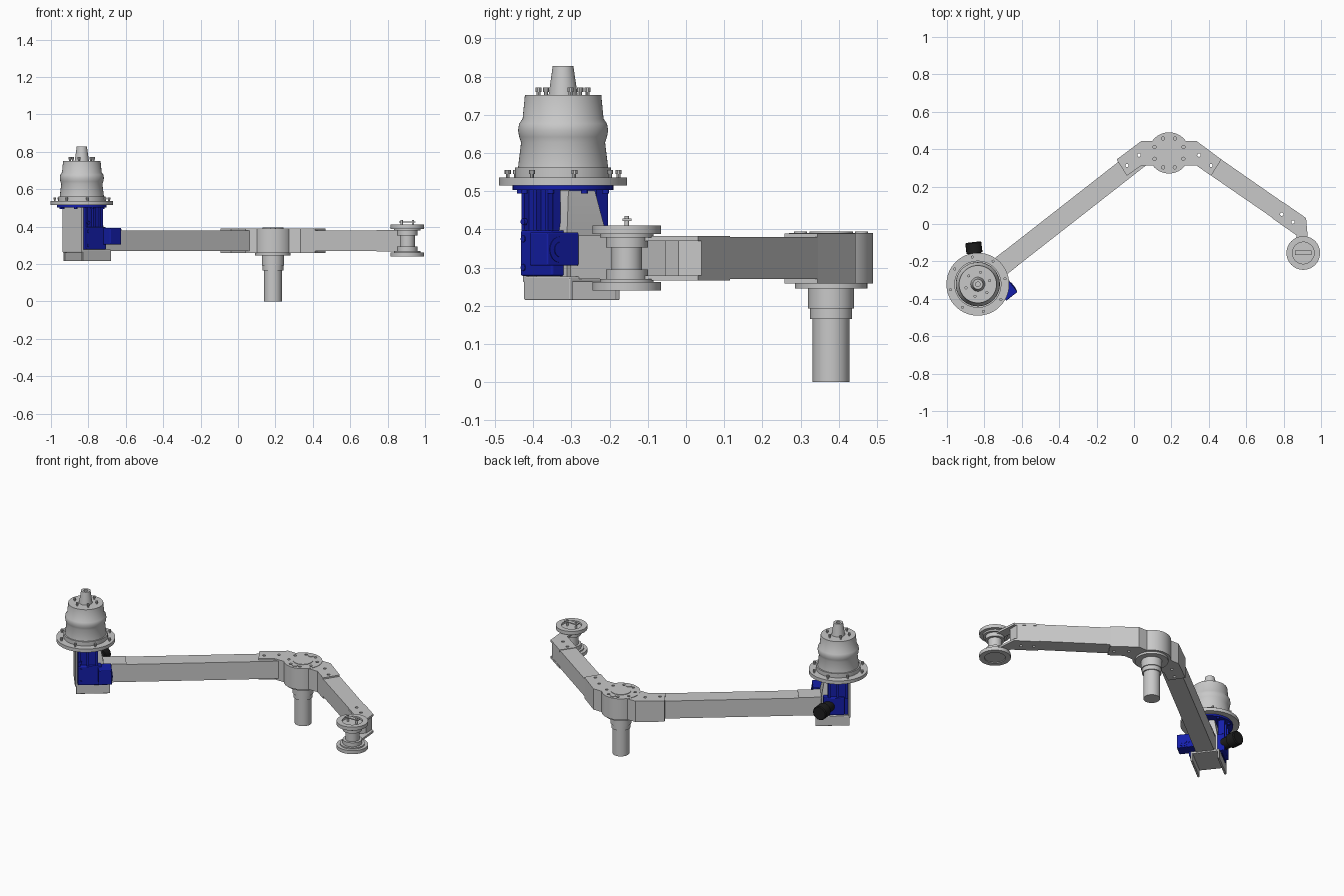
import bpy, bmesh, math
from mathutils import Matrix, Vector

if "Cube" in bpy.data.objects:
    bpy.data.objects.remove(bpy.data.objects["Cube"])


def material(name, rgb):
    m = bpy.data.materials.new(name)
    m.diffuse_color = (*rgb, 1)
    m.use_nodes = True
    m.node_tree.nodes["Principled BSDF"].inputs["Base Color"].default_value = m.diffuse_color
    return m


SILVER = material("silver grey", (0.58, 0.58, 0.58))
BLUE = material("deep blue", (0.007, 0.013, 0.4))
BLACK = material("black", (0.012, 0.012, 0.012))


def add(name, bm, mat, frame=Matrix(), smooth=True):
    bmesh.ops.recalc_face_normals(bm, faces=bm.faces)
    me = bpy.data.meshes.new(name)
    bm.to_mesh(me)
    bm.free()
    ob = bpy.data.objects.new(name, me)
    bpy.context.collection.objects.link(ob)
    me.materials.append(mat)
    ob.matrix_world = frame
    if smooth:
        bpy.context.view_layer.objects.active = ob
        ob.select_set(True)
        bpy.ops.object.shade_smooth_by_angle(angle=math.radians(30))
        ob.select_set(False)
    return ob


def prism(name, pts, z0, z1, mat, frame=Matrix()):
    bm = bmesh.new()
    f = bm.faces.new([bm.verts.new((x, y, z0)) for x, y in pts])
    top = bmesh.ops.extrude_face_region(bm, geom=[f])["geom"]
    bmesh.ops.translate(bm, vec=(0, 0, z1 - z0),
                        verts=[v for v in top if isinstance(v, bmesh.types.BMVert)])
    return add(name, bm, mat, frame, smooth=False)


def box(name, x0, x1, y0, y1, z0, z1, mat, frame=Matrix(), bevel=0):
    ob = prism(name, [(x0, y0), (x1, y0), (x1, y1), (x0, y1)], z0, z1, mat, frame)
    if bevel:
        b = ob.modifiers.new("bevel", "BEVEL")
        b.width, b.segments = bevel, 3
    return ob


def lathe(name, profile, mat, frame=Matrix(), n=48):
    """Spin (radius, height) points about the frame's z axis and cap both ends."""
    bm = bmesh.new()
    rings = [[bm.verts.new((r * math.cos(i * math.tau / n), r * math.sin(i * math.tau / n), z))
              for i in range(n)] for r, z in profile]
    for a, b in zip(rings, rings[1:]):
        for i in range(n):
            bm.faces.new((a[i], a[(i + 1) % n], b[(i + 1) % n], b[i]))
    bm.faces.new(rings[0])
    bm.faces.new(rings[-1])
    return add(name, bm, mat, frame)


def cylinders(name, spots, r, z0, z1, mat, n=12):
    bm = bmesh.new()
    for x, y in spots:
        bmesh.ops.create_cone(bm, cap_ends=True, segments=n, radius1=r, radius2=r,
                              depth=z1 - z0, matrix=Matrix.Translation((x, y, (z0 + z1) / 2)))
    return add(name, bm, mat, smooth=False)


def ring(cx, cy, r, n, start=0.0):
    return [(cx + r * math.cos(start + i * math.tau / n),
             cy + r * math.sin(start + i * math.tau / n)) for i in range(n)]


def at(x, y, z=0):
    return Matrix.Translation((x, y, z))


HUB = (0.187, 0.38)
TOWER = (-0.835, -0.322)
WHEEL = (0.905, -0.155)
ARM = at(*TOWER) @ Matrix.Rotation(math.radians(38), 4, "Z")   # long arm frame, x along the arm

# ---- central hub with two angled wings
half = [(0.0, 0.444), (0.147, 0.444), (0.28, 0.345), (0.225, 0.258), (0.148, 0.312), (0.0, 0.312)]
wings = [(HUB[0] + x, y) for x, y in half[1:5]] + [(HUB[0] - x, y) for x, y in half[4:0:-1]]
hub_wings = prism("hub_wings", wings, 0.258, 0.389, SILVER)
hub_drum = lathe("hub_drum", [(0.11, 0.258), (0.11, 0.391)], SILVER, at(*HUB), 64)
lathe("hub_cap", [(0.057, 0.38), (0.057, 0.394)], SILVER, at(*HUB))
lathe("hub_post", [(0.048, 0), (0.048, 0.165), (0.055, 0.165), (0.055, 0.192), (0.06, 0.192),
                   (0.06, 0.245), (0.095, 0.245), (0.095, 0.259)], SILVER, at(*HUB))

# ---- long arm and its end plate
long_arm = box("long_arm", 0.10, 1.13, -0.053, 0.053, 0.27, 0.38, SILVER, ARM)
box("long_arm_end_plate", 0.09, 0.23, -0.054, 0.054, 0.374, 0.384, SILVER, ARM)

# ---- short arm and the fork plates that hold the pulley
short_arm = prism("short_arm", [(0.335, 0.437), (0.905, 0.04), (0.905, -0.02), (0.868, -0.055),
                                (0.335, 0.312)], 0.27, 0.38, SILVER)
fork = [(0.92, 0.032), (0.935, -0.14), (0.875, -0.14), (0.868, -0.06), (0.74, 0.03), (0.80, 0.115)]
fork_plates = [prism(tag + "_fork_plate", fork, z, z + 0.013, SILVER)
               for tag, z in (("lower", 0.266), ("upper", 0.37))]

# ---- bolt holes in the hub and short arm
holes = ring(*HUB, 0.083, 8, math.pi / 8)
for s in (-1, 1):
    holes += [(HUB[0] + s * x, y) for x, y in ((0.16, 0.368), (0.225, 0.313))]
holes += [(0.79, 0.052), (0.85, 0.01)]
cutter = cylinders("hole_cutter", holes, 0.009, 0.2, 0.45, SILVER)
cutter.hide_render = True
cutter.hide_viewport = True
for ob in (hub_wings, hub_drum, long_arm, short_arm, *fork_plates):
    b = ob.modifiers.new("holes", "BOOLEAN")
    b.operation, b.object, b.solver = "DIFFERENCE", cutter, "EXACT"
cylinders("hub_screws", [(HUB[0], HUB[1] + s * 0.08) for s in (-1, 1)], 0.017, 0.385, 0.394, SILVER, 24)

# ---- pulley: two flanges on a stepped spindle
lathe("pulley", [(0.06, 0.245), (0.06, 0.24), (0.09, 0.24), (0.09, 0.262), (0.07, 0.262), (0.07, 0.27),
                 (0.055, 0.27), (0.055, 0.295), (0.04, 0.295), (0.04, 0.353), (0.055, 0.353),
                 (0.055, 0.378), (0.07, 0.378), (0.07, 0.388), (0.09, 0.388), (0.09, 0.41),
                 (0.058, 0.41), (0.058, 0.398)], SILVER, at(*WHEEL))
box("pulley_key", -0.045, 0.045, -0.012, 0.012, 0.422, 0.428, SILVER, at(*WHEEL))
cylinders("pulley_pins", [(WHEEL[0] + dx, WHEEL[1]) for dx in (-0.03, 0.03)], 0.006, 0.39, 0.435, SILVER)

# ---- bell housing on the tower
lathe("bell_housing", [(0.168, 0.515), (0.168, 0.536), (0.126, 0.536), (0.126, 0.562),
                       (0.118, 0.562), (0.11, 0.628), (0.115, 0.642), (0.118, 0.66),
                       (0.115, 0.677), (0.106, 0.69), (0.1, 0.752), (0.038, 0.752),
                       (0.027, 0.828), (0.012, 0.828), (0.012, 0.80)], SILVER, at(*TOWER), 64)
for name, r, n, z, start in (("flange_bolt", 0.148, 8, 0.53, 0.2), ("top_bolt", 0.066, 6, 0.745, 0.3)):
    spots = ring(*TOWER, r, n, start)
    cylinders(name + "_shanks", spots, 0.005, z, z + 0.02, SILVER, 8)
    cylinders(name + "_heads", spots, 0.008, z + 0.015, z + 0.026, SILVER, 10)

# ---- silver back plate and the foot channel below it
box("back_plate", -0.066, -0.051, -0.084, 0.084, 0.262, 0.515, SILVER, ARM, 0.004)
box("foot_plate", -0.06, 0.135, -0.084, 0.084, 0.262, 0.277, SILVER, ARM, 0.004)
for tag, s in (("front", -1), ("rear", 1)):
    y0, y1 = sorted((s * 0.072, s * 0.084))
    box("foot_side_" + tag, -0.06, 0.135, y0, y1, 0.215, 0.272, SILVER, ARM, 0.003)

# ---- tapered silver core between the blue cheeks
lathe("tapered_core", [(0.092, 0.277), (0.092, 0.39), (0.062, 0.502)], SILVER,
      ARM @ at(0.035, 0) @ Matrix.Rotation(math.pi / 4, 4, "Z"), 4)

# ---- blue mount: round plate, cheeks, ribs and gearbox
lathe("mount_plate", [(0.132, 0.503), (0.132, 0.516)], BLUE, at(*TOWER))
cylinders("mount_bolts", ring(*TOWER, 0.116, 8, 0.5), 0.009, 0.494, 0.505, BLUE)
for tag, s in (("front", -1), ("rear", 1)):
    y0, y1 = sorted((s * 0.06, s * 0.085))
    box("cheek_" + tag, -0.05, 0.065, y0, y1, 0.285, 0.505, BLUE, ARM)
    for i, x in enumerate((-0.05, 0.0, 0.05)):
        y0, y1 = sorted((s * 0.08, s * 0.1))
        box(f"rib_{tag}_{i + 1}", x, x + 0.014, y0, y1, 0.39, 0.505, BLUE, ARM)
box("gearbox_body", -0.05, 0.085, -0.104, -0.058, 0.278, 0.397, BLUE, ARM, 0.005)
box("gearbox_arm", 0.065, 0.142, -0.163, -0.058, 0.305, 0.392, BLUE, ARM, 0.004)
lathe("gearbox_cover", [(0.034, 0), (0.034, 0.004), (0.02, 0.004), (0.02, 0.007)], BLUE,
      ARM @ at(0.14, -0.122, 0.347) @ Matrix.Rotation(math.pi / 2, 4, "Y"), 24)
box("rear_gear_block", -0.03, 0.09, 0.058, 0.104, 0.29, 0.40, BLUE, ARM, 0.005)
# small screw heads down the left edge of the gearbox
for i, z in enumerate((0.30, 0.375, 0.42)):
    lathe(f"gearbox_screw_{i + 1}", [(0.009, 0), (0.009, 0.009)], BLUE,
          ARM @ at(-0.035, -0.098, z) @ Matrix.Rotation(math.pi / 2, 4, "X"), 12)

# ---- black motor at the back
axis = Vector((-0.12, 1, 0)).to_track_quat("Z", "Y").to_matrix().to_4x4()
lathe("motor", [(0.034, 0), (0.034, 0.065), (0.043, 0.065), (0.043, 0.118), (0.038, 0.124)],
      BLACK, at(-0.845, -0.22, 0.345) @ axis, 20)
